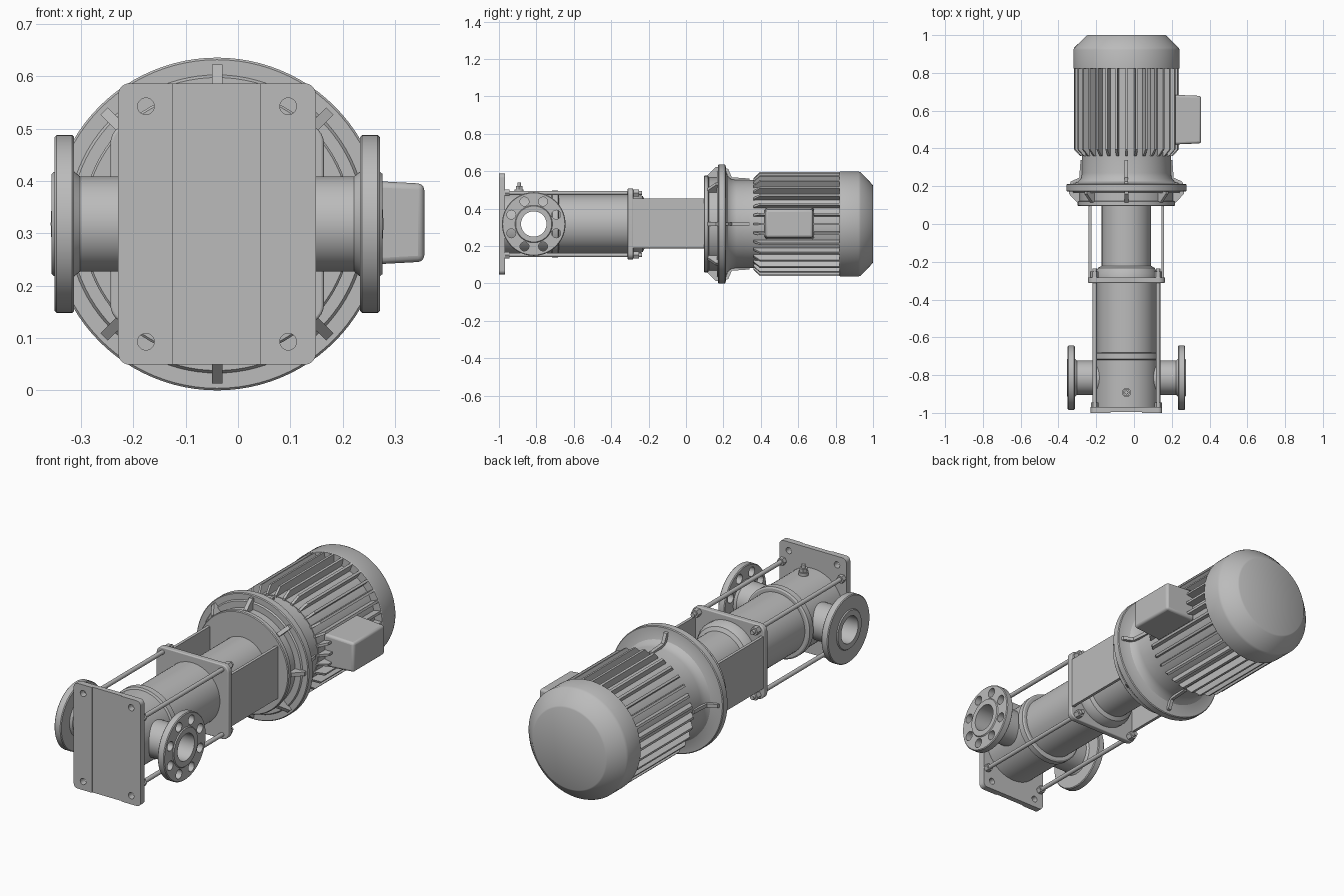
import bpy, bmesh, math
from mathutils import Matrix, Vector

if "Cube" in bpy.data.objects:
    bpy.data.objects.remove(bpy.data.objects["Cube"])

grey = bpy.data.materials.new("machine grey")
grey.use_nodes = True
grey.diffuse_color = (0.5, 0.5, 0.5, 1)
grey.node_tree.nodes["Principled BSDF"].inputs["Base Color"].default_value = (0.5, 0.5, 0.5, 1)

# Local frame: the shaft line is local z, running towards +y through this point
CENTRE = Vector((-0.04, 0, 0.318))
SHAFT = Matrix.Translation(CENTRE) @ Matrix.Rotation(-math.pi / 2, 4, 'X')
PORT_Y = -0.814
parts = []


def finish(name, bm, matrix=Matrix()):
    bm.transform(matrix)
    bmesh.ops.recalc_face_normals(bm, faces=bm.faces)
    mesh = bpy.data.meshes.new(name)
    bm.to_mesh(mesh)
    bm.free()
    mesh.materials.append(grey)
    ob = bpy.data.objects.new(name, mesh)
    bpy.context.collection.objects.link(ob)
    parts.append(ob)
    return ob


def lathe(name, profile, matrix=SHAFT, closed=False, steps=64):
    """Spin (radius, height) points about local z."""
    bm = bmesh.new()
    vs = [bm.verts.new((r, 0, h)) for r, h in profile]
    pairs = list(zip(vs, vs[1:])) + ([(vs[-1], vs[0])] if closed else [])
    edges = [bm.edges.new(p) for p in pairs]
    bmesh.ops.spin(bm, geom=vs + edges, cent=(0, 0, 0), axis=(0, 0, 1),
                   angle=math.tau, steps=steps, use_duplicate=False)
    bmesh.ops.remove_doubles(bm, verts=bm.verts, dist=1e-5)
    return finish(name, bm, matrix)


def rod(name, r, h0, h1, matrix=SHAFT, steps=20):
    return lathe(name, [(0, h0), (r, h0), (r, h1), (0, h1)], matrix, steps=steps)


def prism(name, outline, t0, t1, matrix):
    """Extrude a flat local xy outline from z = t0 to z = t1."""
    bm = bmesh.new()
    face = bm.faces.new([bm.verts.new((x, y, t0)) for x, y in outline])
    new = bmesh.ops.extrude_face_region(bm, geom=[face])["geom"]
    bmesh.ops.translate(bm, vec=(0, 0, t1 - t0),
                        verts=[v for v in new if isinstance(v, bmesh.types.BMVert)])
    return finish(name, bm, matrix)


def rounded(w, h, r, n=6):
    pts = []
    for k, (sx, sy) in enumerate(((1, 1), (-1, 1), (-1, -1), (1, -1))):
        for i in range(n + 1):
            a = (k + i / n) * math.pi / 2
            pts.append((sx * (w - r) + r * math.cos(a), sy * (h - r) + r * math.sin(a)))
    return pts


def box(name, lo, hi):
    bm = bmesh.new()
    bmesh.ops.create_cube(bm, size=1)
    lo, hi = Vector(lo), Vector(hi)
    return finish(name, bm, Matrix.Translation((lo + hi) / 2) @ Matrix.Diagonal((*(hi - lo), 1)))


def bevel(ob, width):
    mod = ob.modifiers.new("soft_edges", 'BEVEL')
    mod.width, mod.segments, mod.limit_method = width, 3, 'ANGLE'


def cut(ob, cutters):
    for c in cutters:
        c.hide_render = True
        mod = ob.modifiers.new("cut", 'BOOLEAN')
        mod.operation, mod.solver, mod.object = 'DIFFERENCE', 'EXACT', c
    bpy.context.view_layer.update()
    dg = bpy.context.evaluated_depsgraph_get()
    mesh = bpy.data.meshes.new_from_object(ob.evaluated_get(dg))
    ob.modifiers.clear()
    ob.data = mesh
    for c in cutters:
        parts.remove(c)
        bpy.data.objects.remove(c)


def around(angle):
    return SHAFT @ Matrix.Rotation(angle, 4, 'Z')


def at(x, z):
    return Matrix.Translation((x, 0, z)) @ SHAFT


def ribs(name, outline, count, thick):
    """Radial blades from a (radius, height) outline."""
    stand = Matrix.Rotation(math.pi / 2, 4, 'X')
    for i in range(count):
        prism(f"{name}_{i + 1}", outline, -thick / 2, thick / 2,
              around(math.tau * i / count) @ stand)


corners = [(sx, sz) for sx in (-1, 1) for sz in (-1, 1)]

# Base plate with bolt holes and a shallow centre channel
base = prism("base_plate", rounded(0.189, 0.269, 0.022), -1.0, -0.968, SHAFT)
cut(base, [rod("hole_cutter", 0.016, -1.1, -0.9, at(sx * 0.136, sz * 0.225)) for sx, sz in corners]
    + [box("channel_cutter", (-0.125, -1.1, -0.1), (0.042, -0.995, 0.8))])

# Pump casing, bored through for the ports
casing = lathe("pump_casing", [(0, -0.97), (0.17, -0.97), (0.17, -0.72), (0.18, -0.715),
               (0.18, -0.685), (0.172, -0.68), (0.156, -0.68), (0.156, -0.30), (0, -0.30)])
across = Matrix.Translation((CENTRE.x, PORT_Y, CENTRE.z)) @ Matrix.Rotation(math.pi / 2, 4, 'Y')
cut(casing, [rod("bore_cutter", 0.0685, -0.5, 0.5, across, 48)])

# Side ports with bolted flanges
for side, turn in (("left", 0), ("right", math.pi)):
    m = Matrix.Translation((CENTRE.x, PORT_Y, CENTRE.z)) @ Matrix.Rotation(turn, 4, 'Z') \
        @ Matrix.Rotation(math.pi / 2, 4, 'Y')
    port = lathe(f"{side}_port", [(0.068, 0.135), (0.091, 0.135), (0.091, 0.262), (0.1, 0.273),
                 (0.166, 0.273), (0.17, 0.277), (0.17, 0.307), (0.166, 0.311), (0.1, 0.311),
                 (0.096, 0.316), (0.068, 0.316)], m, closed=True)
    holes = []
    for i in range(8):
        a = math.tau * (i + 0.5) / 8
        holes.append(rod("bolt_cutter", 0.024, 0.25, 0.35,
                         m @ Matrix.Translation((0.13 * math.cos(a), 0.13 * math.sin(a), 0)), 24))
    cut(port, holes)

# Vent plug on top of the casing
up = Matrix.Translation((CENTRE.x, -0.892, CENTRE.z))
rod("vent_boss", 0.024, 0.15, 0.185, up)
rod("vent_nut", 0.02, 0.185, 0.203, up, 6)
rod("vent_tip", 0.01, 0.203, 0.222, up)

# Square top flange, tie rods and nuts
top = prism("top_flange", rounded(0.204, 0.19, 0.035), -0.312, -0.282, SHAFT)
bevel(top, 0.005)
for i, (sx, sz) in enumerate(corners):
    m = at(sx * 0.168, sz * 0.166)
    rod(f"tie_rod_{i + 1}", 0.011, -0.97, -0.235, m)
    rod(f"tie_nut_{i + 1}", 0.021, -0.282, -0.252, m, 6)
    rod(f"foot_nut_{i + 1}", 0.02, -0.968, -0.945, m, 6)

# Neck and shaft housing
lathe("shaft_housing", [(0, -0.29), (0.165, -0.29), (0.165, -0.262), (0.15, -0.232),
      (0.131, -0.222), (0.131, 0.1), (0, 0.1)])

# Flat guards on both sides of the coupling
for side, s in (("left", 1), ("right", -1)):
    xs = sorted((CENTRE.x + s * 0.185, CENTRE.x + s * 0.2))
    box(f"{side}_guard", (xs[0], -0.284, 0.19), (xs[1], 0.1, 0.455))

# Motor flange and end bell
lathe("motor_flange", [(0, 0.095), (0.254, 0.095), (0.258, 0.099), (0.258, 0.118), (0.248, 0.122),
      (0.248, 0.165), (0.28, 0.165), (0.285, 0.172), (0.314, 0.172), (0.318, 0.176), (0.318, 0.208),
      (0.314, 0.212), (0.285, 0.214), (0.255, 0.224), (0.24, 0.242), (0.235, 0.27), (0.235, 0.37),
      (0, 0.37)], steps=96)
ribs("front_rib", [(0.24, 0.115), (0.262, 0.115), (0.305, 0.16), (0.305, 0.18), (0.24, 0.18)], 8, 0.02)
ribs("rear_rib", [(0.22, 0.2), (0.3, 0.2), (0.295, 0.225), (0.25, 0.245), (0.243, 0.34), (0.22, 0.34)], 4, 0.018)

# Finned motor body and fan cover
rod("motor_body", 0.238, 0.365, 0.83, steps=96)
ribs("cooling_fin", [(0.22, 0.36), (0.245, 0.36), (0.278, 0.395), (0.278, 0.83), (0.22, 0.83)], 32, 0.012)
lathe("fan_cover", [(0, 0.822), (0.279, 0.822), (0.281, 0.825), (0.281, 0.922), (0.276, 0.934),
      (0.212, 0.996), (0.205, 1.0), (0, 1.0)], steps=96)

# Terminal box, narrowing slightly outwards
terminal = box("terminal_box", (0.19, 0.42, 0.237), (0.356, 0.685, 0.404))
for v in terminal.data.vertices:
    if v.co.x > 0.3:
        v.co.y += 0.007 if v.co.y < 0.5 else -0.007
        v.co.z += 0.009 if v.co.z < 0.3 else -0.009
bevel(terminal, 0.012)

# Smooth round surfaces, keeping edges sharp
bpy.ops.object.select_all(action='DESELECT')
for ob in parts:
    ob.select_set(True)
bpy.context.view_layer.objects.active = parts[0]
bpy.ops.object.shade_smooth_by_angle(angle=math.radians(30))
